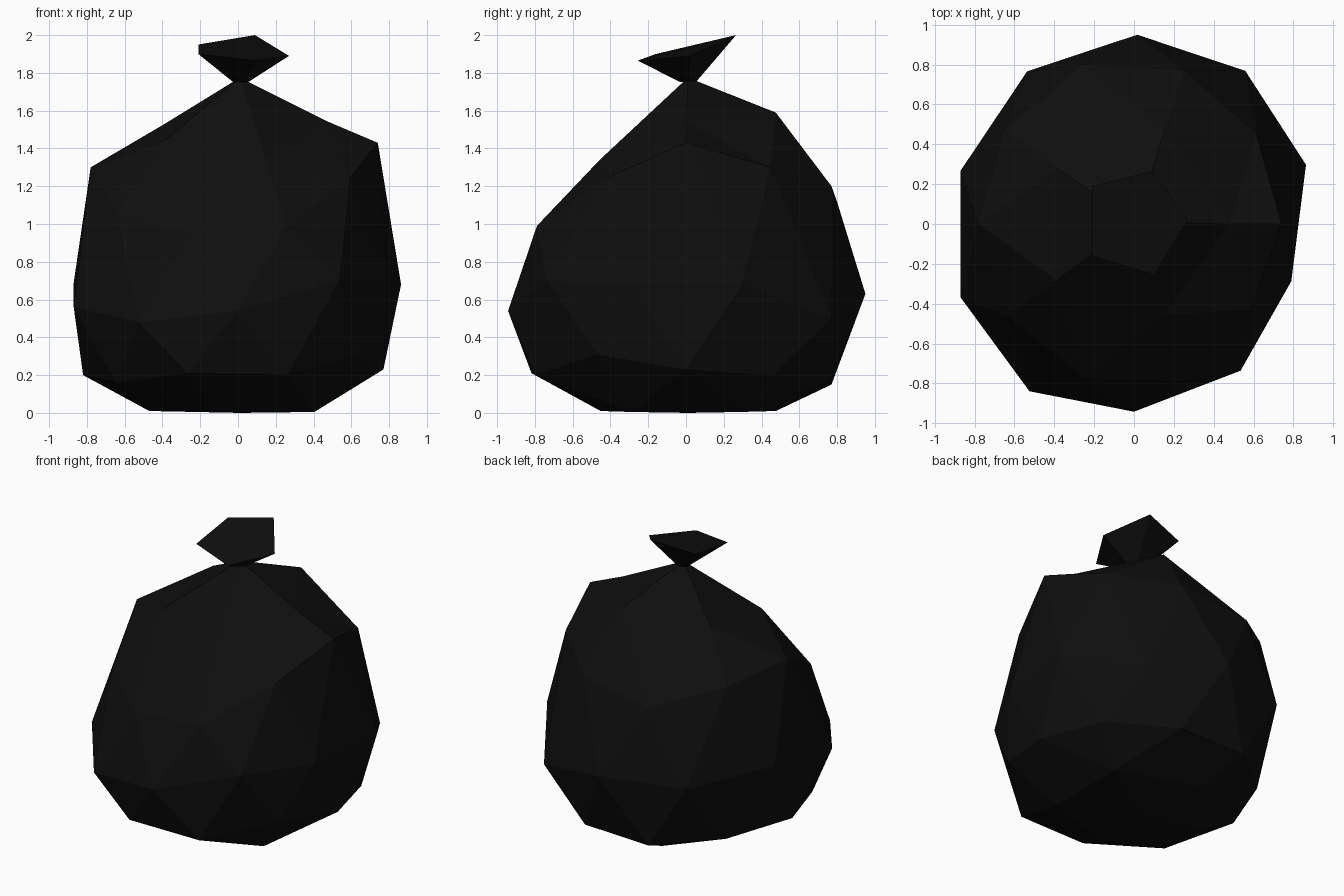
import bpy, bmesh, math

if "Cube" in bpy.data.objects:
    bpy.data.objects.remove(bpy.data.objects["Cube"])

black = bpy.data.materials.new("black plastic")
black.diffuse_color = (0.0045, 0.0045, 0.0045, 1)
black.use_nodes = True
black.node_tree.nodes["Principled BSDF"].inputs["Base Color"].default_value = black.diffuse_color


def finish(bm, name):
    bmesh.ops.recalc_face_normals(bm, faces=bm.faces)
    mesh = bpy.data.meshes.new(name)
    bm.to_mesh(mesh)
    bm.free()
    mesh.materials.append(black)
    obj = bpy.data.objects.new(name, mesh)
    bpy.context.collection.objects.link(obj)


# Bag body: icosphere whose rings are reshaped.
# Each ring: (lowest unit-sphere z, first angle, step, [(radius, height, twist)...])
rings = [
    (0.7, 0, 72, [(.48, 1.54, 0), (.50, 1.59, 0), (.48, 1.53, 0),
                  (.48, 1.44, 0), (.48, 1.34, 0)]),
    (0.3, 0, 36, [(.74, 1.43, 0), (.76, 1.30, 0), (.81, 1.20, 0), (.84, 1.12, 0),
                  (.80, 1.25, 0), (.78, 1.30, 0), (.79, 1.05, 0), (.81, .95, 0),
                  (.83, .99, 0), (.73, 1.24, 0)]),
    (-0.3, 18, 36, [(.913, .68, 1), (.95, .50, 0), (.95, .63, -1), (.935, .62, -1),
                    (.911, .68, 1), (.945, .56, 5), (.99, .48, 4), (.942, .54, 0),
                    (.91, .70, 0), (.84, .68, -2)]),
    (-0.7, 0, 36, [(.77, .23, 0), (.78, .20, 0), (.80, .16, 0), (.81, .15, 0),
                   (.78, .18, 0), (.82, .20, 0), (.80, .16, 0), (.86, .21, 0),
                   (.84, .20, 0), (.80, .31, 0)]),
    (-0.95, 36, 72, [(.50, .005, 0), (.50, .01, 0), (.47, .01, 0),
                     (.475, .01, 0), (.50, .005, 0)]),
]
bm = bmesh.new()
bmesh.ops.create_icosphere(bm, subdivisions=2, radius=1)
for v in bm.verts:
    if abs(v.co.z) > 0.95:
        v.co = (0.01, 0.01, 1.775 if v.co.z > 0 else 0)
        continue
    angle = math.degrees(math.atan2(v.co.y, v.co.x)) % 360
    _, start, step, table = next(r for r in rings if v.co.z > r[0])
    i = round((angle - start) / step) % len(table)
    radius, height, twist = table[i]
    a = math.radians(start + i * step + twist)
    v.co = (radius * math.cos(a), radius * math.sin(a), height)
finish(bm, "bag_body")

# Gathered top: flares from the pinched neck to an uneven five-sided rim
rim_points = [(.27, .02, 1.89), (.09, .265, 2.0), (-.21, .19, 1.95),
              (-.21, -.16, 1.90), (.10, -.255, 1.865)]
bm = bmesh.new()
rim = [bm.verts.new(p) for p in rim_points]
neck = [bm.verts.new((.01 + .045 * math.cos(math.radians(72 * i)),
                      .01 + .045 * math.sin(math.radians(72 * i)), 1.752))
        for i in range(5)]
for i in range(5):
    j = (i + 1) % 5
    bm.faces.new((neck[i], neck[j], rim[j], rim[i]))
bm.faces.new(rim)
bm.faces.new(neck[::-1])
finish(bm, "gathered_top")
